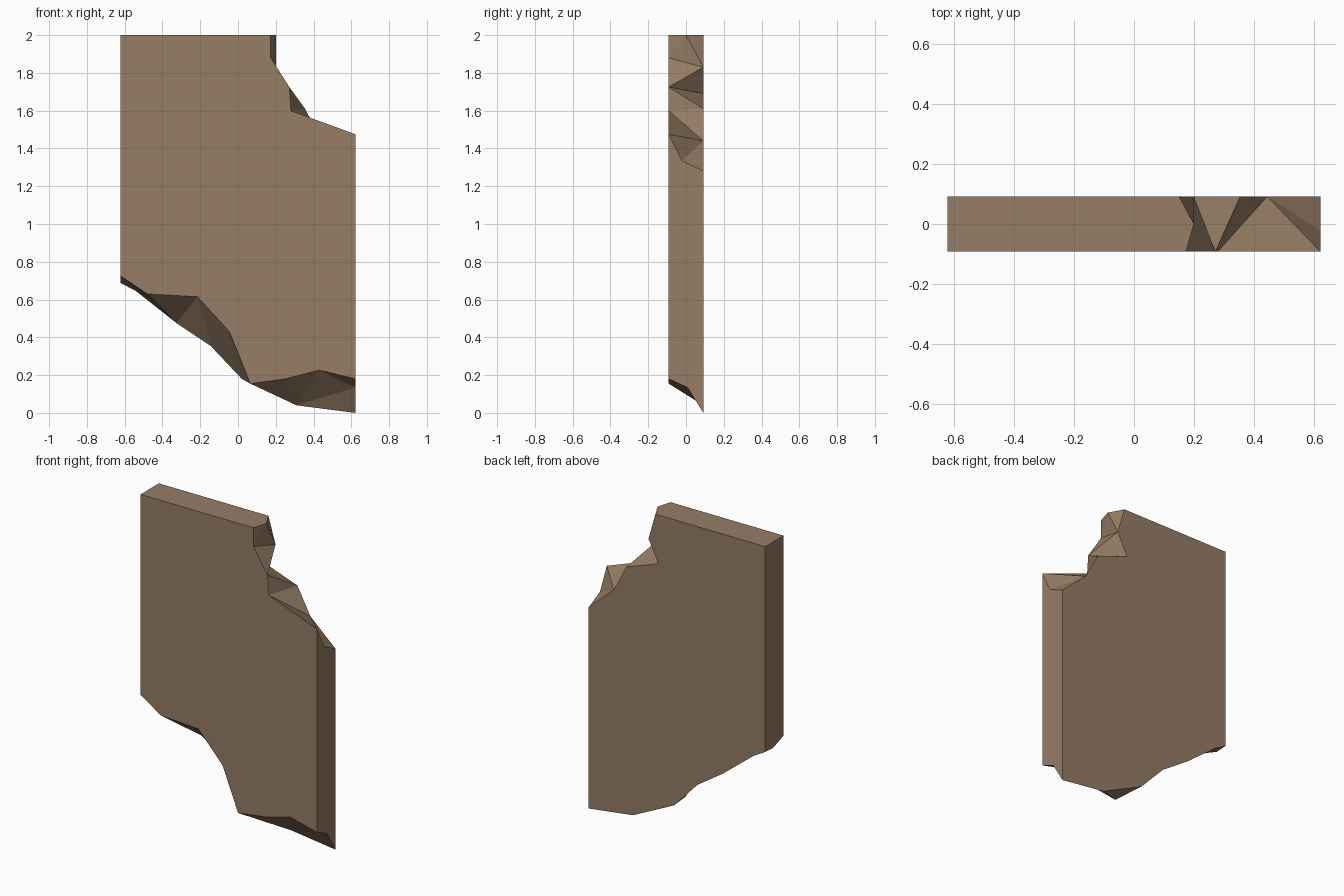
import bpy, bmesh

if "Cube" in bpy.data.objects:
    bpy.data.objects.remove(bpy.data.objects["Cube"])

X, Y, TOP = 0.622, 0.092, 2.0   # half width, half thickness, height

# Broken edges as (x, z) outlines on the front and back faces, left/top first
upper_front = [(0.173, TOP), (0.173, 1.88), (0.272, 1.725), (0.28, 1.60), (X, 1.475)]
upper_back = [(0.15, TOP), (0.20, 1.83), (0.13, 1.69), (0.355, 1.61), (0.445, 1.44), (X, 1.28)]
lower_front = [(-X, 0.725), (-0.48, 0.63), (-0.215, 0.615), (-0.045, 0.43),
               (0.065, 0.155), (0.25, 0.18), (0.43, 0.227), (X, 0.18)]
lower_back = [(-X, 0.692), (-0.54, 0.645), (-0.325, 0.475), (-0.145, 0.355),
              (0.02, 0.18), (0.31, 0.04), (X, 0.0)]

bm = bmesh.new()


def row(points, y):
    return [bm.verts.new((x, y, z)) for x, z in points]


def broken_edge(front, back, start, end, steps):
    """Zip front and back outlines with triangles; start/end are mid-thickness points."""
    inner = [start] + back[1:-1] + [end]
    i = j = 0
    for step in steps:
        if step == "F":
            bm.faces.new((front[i], front[i + 1], inner[j]))
            i += 1
        else:
            bm.faces.new((front[i], inner[j + 1], inner[j]))
            j += 1
    bm.faces.new((start, back[1], back[0]))
    bm.faces.new((end, back[-1], back[-2]))


uf, ub = row(upper_front, -Y), row(upper_back, Y)
lf, lb = row(lower_front, -Y), row(lower_back, Y)
corner_f, corner_b = row([(-X, TOP)], -Y)[0], row([(-X, TOP)], Y)[0]
mid_top = bm.verts.new((0.20, 0.0, TOP))
mid_right = bm.verts.new((X, -0.022, 1.335))
mid_left = bm.verts.new((-X, 0.01, 0.688))
mid_low = bm.verts.new((X, 0.008, 0.135))

# Ragged breaks
broken_edge(uf, ub, mid_top, mid_right, "FBFBBFBFB")
broken_edge(lf, lb, mid_left, mid_low, "BFBFBFBFBFFBF")

# Flat faces: front, back, top, left, right
bm.faces.new([corner_f] + uf + lf[::-1])
bm.faces.new([corner_b] + ub + lb[::-1])
bm.faces.new([corner_f, uf[0], mid_top, ub[0], corner_b])
bm.faces.new([corner_f, corner_b, lb[0], mid_left, lf[0]])
bm.faces.new([uf[-1], mid_right, ub[-1], lb[-1], mid_low, lf[-1]])
bmesh.ops.recalc_face_normals(bm, faces=bm.faces)

mesh = bpy.data.meshes.new("broken_board")
bm.to_mesh(mesh)
bm.free()

mat = bpy.data.materials.new("brown wood")
mat.diffuse_color = (0.305, 0.205, 0.13, 1.0)
mat.use_nodes = True
mat.node_tree.nodes["Principled BSDF"].inputs["Base Color"].default_value = mat.diffuse_color
mesh.materials.append(mat)
board = bpy.data.objects.new("broken_board", mesh)
bpy.context.collection.objects.link(board)
